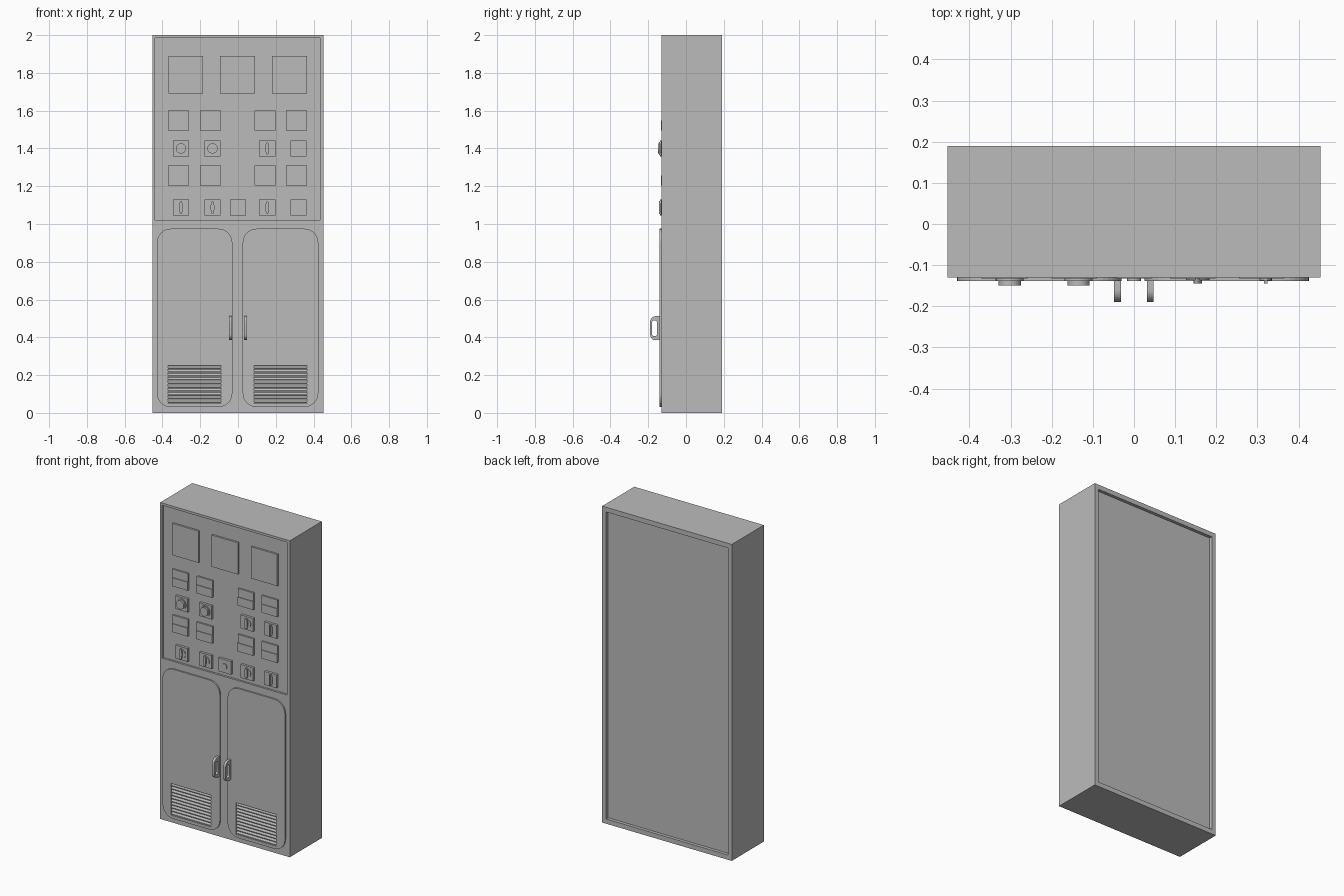
import bpy, bmesh, math
from mathutils import Vector

if "Cube" in bpy.data.objects:
    bpy.data.objects.remove(bpy.data.objects["Cube"])

grey = bpy.data.materials.new("cabinet grey")
grey.use_nodes = True
grey.diffuse_color = (0.5, 0.5, 0.5, 1)
grey.node_tree.nodes["Principled BSDF"].inputs["Base Color"].default_value = (0.5, 0.5, 0.5, 1)

FRONT, BACK, HALF = -0.13, 0.19, 0.453
PANEL = FRONT + 0.012


def finish(name, bm):
    bmesh.ops.recalc_face_normals(bm, faces=bm.faces)
    mesh = bpy.data.meshes.new(name)
    bm.to_mesh(mesh)
    bm.free()
    mesh.materials.append(grey)
    ob = bpy.data.objects.new(name, mesh)
    bpy.context.scene.collection.objects.link(ob)
    return ob


def box(name, x0, x1, y0, y1, z0, z1):
    bm = bmesh.new()
    bmesh.ops.create_cube(bm, size=1)
    for v in bm.verts:
        v.co = ((x0 + x1) / 2 + v.co.x * (x1 - x0),
                (y0 + y1) / 2 + v.co.y * (y1 - y0),
                (z0 + z1) / 2 + v.co.z * (z1 - z0))
    return finish(name, bm)


def prism(name, points, direction):
    """Extrude a closed outline of 3D points along a direction."""
    bm = bmesh.new()
    face = bm.faces.new([bm.verts.new(p) for p in points])
    new = bmesh.ops.extrude_face_region(bm, geom=[face])["geom"]
    for v in new:
        if isinstance(v, bmesh.types.BMVert):
            v.co += Vector(direction)
    return finish(name, bm)


def smooth(ob):
    bpy.ops.object.select_all(action="DESELECT")
    bpy.context.view_layer.objects.active = ob
    ob.select_set(True)
    bpy.ops.object.shade_smooth_by_angle(angle=math.radians(35))


def rounded(a0, a1, b0, b1, r, steps=8):
    """Outline of a rounded rectangle."""
    pts = []
    for i, (a, b) in enumerate([(a1 - r, b1 - r), (a0 + r, b1 - r), (a0 + r, b0 + r), (a1 - r, b0 + r)]):
        for s in range(steps + 1):
            t = math.pi / 2 * (i + s / steps)
            pts.append((a + r * math.cos(t), b + r * math.sin(t)))
    return pts


def oval(name, x, z, rx, rz, y0, y1, sides=32):
    pts = [(x + rx * math.cos(math.tau * i / sides), y0, z + rz * math.sin(math.tau * i / sides))
           for i in range(sides)]
    ob = prism(name, pts, (0, y1 - y0, 0))
    smooth(ob)
    return ob


def cut(target, cutter):
    cutter.hide_render = True
    cutter.hide_viewport = True
    mod = target.modifiers.new("cut", "BOOLEAN")
    mod.object = cutter
    mod.solver = "EXACT"


# Cabinet body with recessed control panel and recessed back
body = box("cabinet_body", -HALF, HALF, FRONT, BACK, 0, 2)
cut(body, box("panel_cutter", -0.44, 0.435, -0.3, PANEL, 1.02, 1.985))
cut(body, box("back_cutter", -0.425, 0.425, BACK - 0.02, 0.3, 0.03, 1.97))

# Large display screens
for x in (-0.277, -0.002, 0.273):
    box("display_screen", x - 0.092, x + 0.092, FRONT, PANEL + 0.004, 1.69, 1.89)

# Meters: dial half, thicker lower cover and pointer pivot
for x in (-0.315, -0.145, 0.143, 0.31):
    for z in (1.548, 1.258):
        box("meter_dial", x - 0.055, x + 0.055, FRONT + 0.002, PANEL + 0.004, z - 0.053, z + 0.053)
        box("meter_cover", x - 0.055, x + 0.055, FRONT - 0.002, PANEL + 0.004, z - 0.053, z)


def switch_plate(x, z):
    box("switch_plate", x - 0.043, x + 0.043, FRONT - 0.003, PANEL + 0.004, z - 0.042, z + 0.042)


# Round knobs
for x in (-0.302, -0.135):
    switch_plate(x, 1.4)
    oval("knob_skirt", x, 1.4, 0.034, 0.034, FRONT - 0.008, FRONT)
    oval("knob", x, 1.4, 0.027, 0.027, FRONT - 0.019, FRONT)

# Rotary switches with upright grips
for x, z in ((0.155, 1.4), (-0.302, 1.087), (-0.135, 1.087), (0.155, 1.087)):
    switch_plate(x, z)
    oval("switch_disc", x, z, 0.029, 0.029, FRONT - 0.006, FRONT)
    oval("switch_grip", x, z, 0.010, 0.034, FRONT - 0.014, FRONT)
for z in (1.4, 1.087):
    switch_plate(0.32, z)
    oval("oval_switch", 0.32, z, 0.015, 0.042, FRONT - 0.007, FRONT)
    box("oval_switch_grip", 0.316, 0.324, FRONT - 0.014, FRONT, z - 0.035, z + 0.035)

# Push button
switch_plate(0, 1.087)
oval("push_button", 0, 1.087, 0.017, 0.017, FRONT - 0.008, FRONT)

# Doors, louvres and handles
for side, x0, v0, hx in (("right", -0.43, -0.37, -0.04), ("left", 0.025, 0.085, 0.039)):
    outline = [(a, FRONT - 0.009, b) for a, b in rounded(x0, x0 + 0.4, 0.03, 0.975, 0.075)]
    door = prism(side + "_door", outline, (0, 0.010, 0))
    cut(door, box(side + "_vent_cutter", v0, v0 + 0.28, -0.3, 0, 0.05, 0.25))
    pitch = 0.02
    for i in range(10):
        z = 0.05 + i * pitch
        prism(side + "_louvre", [(v0, FRONT + 0.001, z + pitch), (v0, FRONT - 0.008, z + 0.008),
                                 (v0, FRONT - 0.008, z + 0.003), (v0, FRONT + 0.001, z + 0.003)],
              (0.28, 0, 0))

    # Handle: a rounded frame with an open grip
    bm = bmesh.new()
    outer = rounded(-0.19, -0.10, 0.385, 0.512, 0.03)
    inner = rounded(-0.18, -0.153, 0.408, 0.488, 0.008)
    loops = [[bm.verts.new((hx + dx, y, z)) for y, z in pts]
             for pts, dx in ((outer, -0.008), (outer, 0.008), (inner, 0.008), (inner, -0.008))]
    n = len(outer)
    for k in range(4):
        a, b = loops[k], loops[(k + 1) % 4]
        for i in range(n):
            j = (i + 1) % n
            bm.faces.new((a[i], a[j], b[j], b[i]))
    smooth(finish(side + "_handle", bm))
